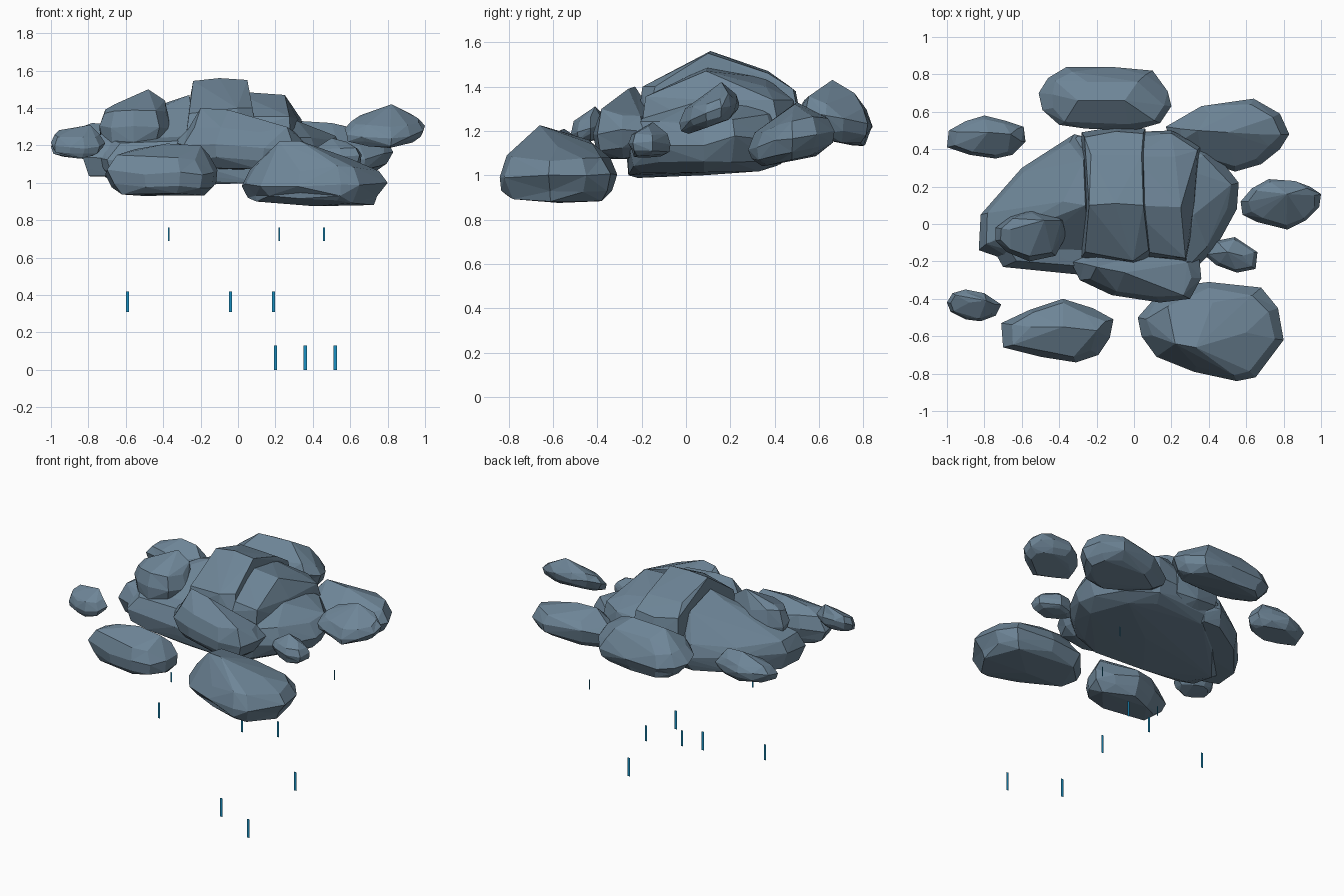
import bpy, bmesh, math, random
from mathutils import Vector

random.seed(7)


def material(name, rgb):
    m = bpy.data.materials.new(name)
    m.diffuse_color = (*rgb, 1)
    return m


SLATE = material("slate_cloud", (0.155, 0.235, 0.31))
BLUE = material("rain_blue", (0.01, 0.27, 0.52))


def add_object(name, bm, mat):
    me = bpy.data.meshes.new(name)
    bm.to_mesh(me)
    bm.free()
    me.materials.append(mat)
    ob = bpy.data.objects.new(name, me)
    bpy.context.collection.objects.link(ob)
    return ob


def rock(name, outline, low, high, crest, base=0.7, shoulder=0.86, dent=0.07, rise=0.1, tilt=0.0):
    """Faceted puff: stacked rings of a plan outline closed by crest points."""
    bm = bmesh.new()
    n = len(outline)
    cx = sum(p[0] for p in outline) / n
    cy = sum(p[1] for p in outline) / n
    h = high - low
    dents = []
    for s, t in ((base, 0.0), (0.94, 0.22), (1.0, 0.5), (shoulder, 0.82)):
        for x, y in outline:
            k = s if s == 1 else s * random.uniform(0.95, 1.04)
            z = low + h * t + tilt * (y - cy) * k
            if t:
                z += h * random.uniform(-0.07, 0.07)
            else:
                z += h * random.uniform(0, rise)
            v = bm.verts.new((cx + (x - cx) * k, cy + (y - cy) * k, z))
            if t and s != 1:
                dents.append(v)
    for p in crest:
        bm.verts.new(p)
    bm.verts.new((cx, cy, low))
    bmesh.ops.convex_hull(bm, input=bm.verts[:])
    loose = [v for v in bm.verts if not v.link_faces]
    bmesh.ops.delete(bm, geom=loose, context='VERTS')
    # shallow creases
    centre = Vector((cx, cy, low + h * 0.45))
    for v in dents:
        if dent and v.is_valid and random.random() < 0.35:
            v.co += (centre - v.co) * dent
    if dent:
        bmesh.ops.dissolve_limit(bm, angle_limit=math.radians(4),
                                 verts=bm.verts[:], edges=bm.edges[:])
    bmesh.ops.recalc_face_normals(bm, faces=bm.faces[:])
    return add_object(name, bm, SLATE)


# central mass: broad base, tall peak, lower step on the right, sloping left wing
base = rock("cloud_centre",
            [(-.7, -.23), (-.8, -.05), (-.6, .2), (-.3, .47), (.2, .5), (.42, .4),
             (.56, .22), (.55, .08), (.43, -.14), (.3, -.26), (-.3, -.27)],
            1.0, 1.3, [(-.3, .2, 1.32), (.25, .3, 1.34), (.32, .05, 1.33),
                       (-.55, -.23, 1.02), (.1, -.26, 1.0)],
            base=.82, shoulder=.9, rise=.2, dent=0, tilt=.05)
peak = rock("cloud_peak",
            [(-.28, -.18), (-.28, .49), (-.1, .52), (.06, .51), (.1, -.18), (0, -.22)],
            1.05, 1.45,
            [(-.24, .1, 1.545), (-.1, .11, 1.56), (.05, .1, 1.55), (.04, .37, 1.46),
             (-.23, .37, 1.47), (-.22, -.1, 1.41), (.05, -.12, 1.4)], shoulder=.92, dent=0)
step = rock("cloud_right_step",
            [(-.06, -.17), (-.06, .49), (.2, .5), (.36, .42), (.34, .1), (.28, -.2)],
            1.05, 1.4,
            [(-.03, .1, 1.49), (.25, .09, 1.47), (.22, .36, 1.4), (0, .36, 1.44),
             (.25, -.1, 1.34)], shoulder=.92, dent=0)
wing = rock("cloud_left_wing",
            [(-.83, -.14), (-.82, .05), (-.62, .2), (-.6, .3), (-.32, .48), (-.2, .45),
             (-.2, -.2), (-.6, -.22)],
            1.03, 1.26, [(-.26, .1, 1.47), (-.38, .12, 1.43), (-.27, .34, 1.41), (-.7, -.02, 1.25)],
            base=.88, dent=0)

# merge the central pieces into one skin
for part in (peak, step, wing):
    mod = base.modifiers.new("join_" + part.name, 'BOOLEAN')
    mod.operation = 'UNION'
    mod.solver = 'EXACT'
    mod.object = part
bpy.context.view_layer.update()
merged = bpy.data.meshes.new_from_object(
    base.evaluated_get(bpy.context.evaluated_depsgraph_get()))
base.modifiers.clear()
base.data = merged
for part in (peak, step, wing):
    bpy.data.objects.remove(part)

# puffs resting against the central mass
rock("left_top_puff",
     [(-.74, -.09), (-.74, -.02), (-.68, -.15), (-.56, -.2), (-.42, -.17), (-.36, -.06),
      (-.37, .02), (-.44, .06), (-.54, .08), (-.66, .04)],
     1.16, 1.43, [(-.48, .02, 1.5), (-.66, -.03, 1.42), (-.39, .02, 1.44)])
rock("front_centre_puff",
     [(-.34, -.2), (-.29, -.3), (-.12, -.38), (.14, -.42), (.3, -.4), (.36, -.29),
      (.35, -.19), (.1, -.12), (-.2, -.12)],
     1.07, 1.33, [(-.2, -.23, 1.4), (-.05, -.26, 1.39), (.12, -.25, 1.3)])

# detached puffs around the edge
rock("front_right_puff",
     [(.02, -.5), (.04, -.6), (.12, -.71), (.32, -.79), (.55, -.84), (.65, -.82), (.8, -.62),
      (.77, -.45), (.68, -.34), (.4, -.31), (.16, -.34)],
     .875, 1.12, [(.18, -.44, 1.16), (.22, -.64, 1.22), (.33, -.66, 1.225),
                  (.42, -.42, 1.14), (.6, -.58, 1.13)], base=.85, rise=.2)
rock("front_left_puff",
     [(-.71, -.53), (-.7, -.66), (-.5, -.71), (-.31, -.74), (-.19, -.7), (-.13, -.61),
      (-.11, -.51), (-.22, -.45), (-.38, -.4), (-.56, -.46)],
     .93, 1.18, [(-.55, -.55, 1.18), (-.38, -.55, 1.21), (-.2, -.57, 1.2)], base=.74, rise=.15)
rock("small_left_puff",
     [(-1, -.42), (-.98, -.47), (-.9, -.51), (-.82, -.52), (-.74, -.49), (-.71, -.43),
      (-.8, -.37), (-.9, -.35), (-.97, -.37)],
     1.15, 1.28, [(-.79, -.41, 1.31), (-.88, -.42, 1.29)], tilt=.3)
rock("back_left_puff",
     [(-1, .41), (-.99, .5), (-.88, .37), (-.74, .35), (-.65, .37), (-.58, .44), (-.59, .52),
      (-.68, .55), (-.8, .58), (-.9, .55)],
     1.13, 1.28, [(-.78, .49, 1.32), (-.66, .48, 1.31)], tilt=.1)
rock("back_puff",
     [(-.51, .7), (-.49, .61), (-.4, .53), (-.26, .51), (0, .5), (.14, .54), (.2, .63),
      (.18, .71), (.1, .82), (-.12, .84), (-.36, .84), (-.46, .78)],
     1.15, 1.36, [(-.3, .66, 1.42), (-.05, .66, 1.43), (-.25, .76, 1.37), (.02, .76, 1.37)],
     base=.8, tilt=-.2)
rock("back_right_puff",
     [(.17, .52), (.2, .44), (.34, .35), (.54, .28), (.68, .32), (.78, .4), (.83, .48),
      (.78, .59), (.64, .67), (.36, .63)],
     1.06, 1.27, [(.34, .5, 1.33), (.5, .49, 1.32), (.66, .48, 1.28)], base=.7, tilt=.2)
rock("right_puff",
     [(.57, .12), (.58, .05), (.66, .01), (.82, -.03), (.92, .02), (.99, .09), (1, .16), (.94, .2),
      (.86, .23), (.72, .24), (.63, .19)],
     1.22, 1.36, [(.82, .16, 1.42), (.72, .15, 1.38)], tilt=.35)
rock("small_right_puff",
     [(.37, -.16), (.44, -.22), (.55, -.26), (.65, -.24), (.66, -.15), (.54, -.07), (.44, -.09)],
     1.08, 1.21, [(.5, -.15, 1.24), (.58, -.17, 1.22)])

# rain: flat upright strips (x, y) in three tiers of z range
TIERS = [((.69, .76), .009, [(-.37, -.21), (.22, -.05), (.46, .41)]),
         ((.31, .42), .017, [(-.59, -.03), (-.04, .1), (.19, .17)]),
         ((0, .13), .017, [(.2, -.47), (.36, .12), (.52, -.63)])]
for tier, ((z0, z1), w, places) in enumerate(TIERS):
    for i, (x, y) in enumerate(places):
        bm = bmesh.new()
        corners = [(x - w / 2, z0), (x + w / 2, z0), (x + w / 2, z1), (x - w / 2, z1)]
        bm.faces.new([bm.verts.new((px, y, pz)) for px, pz in corners])
        add_object(f"rain_drop_{tier + 1}_{i + 1}", bm, BLUE)
